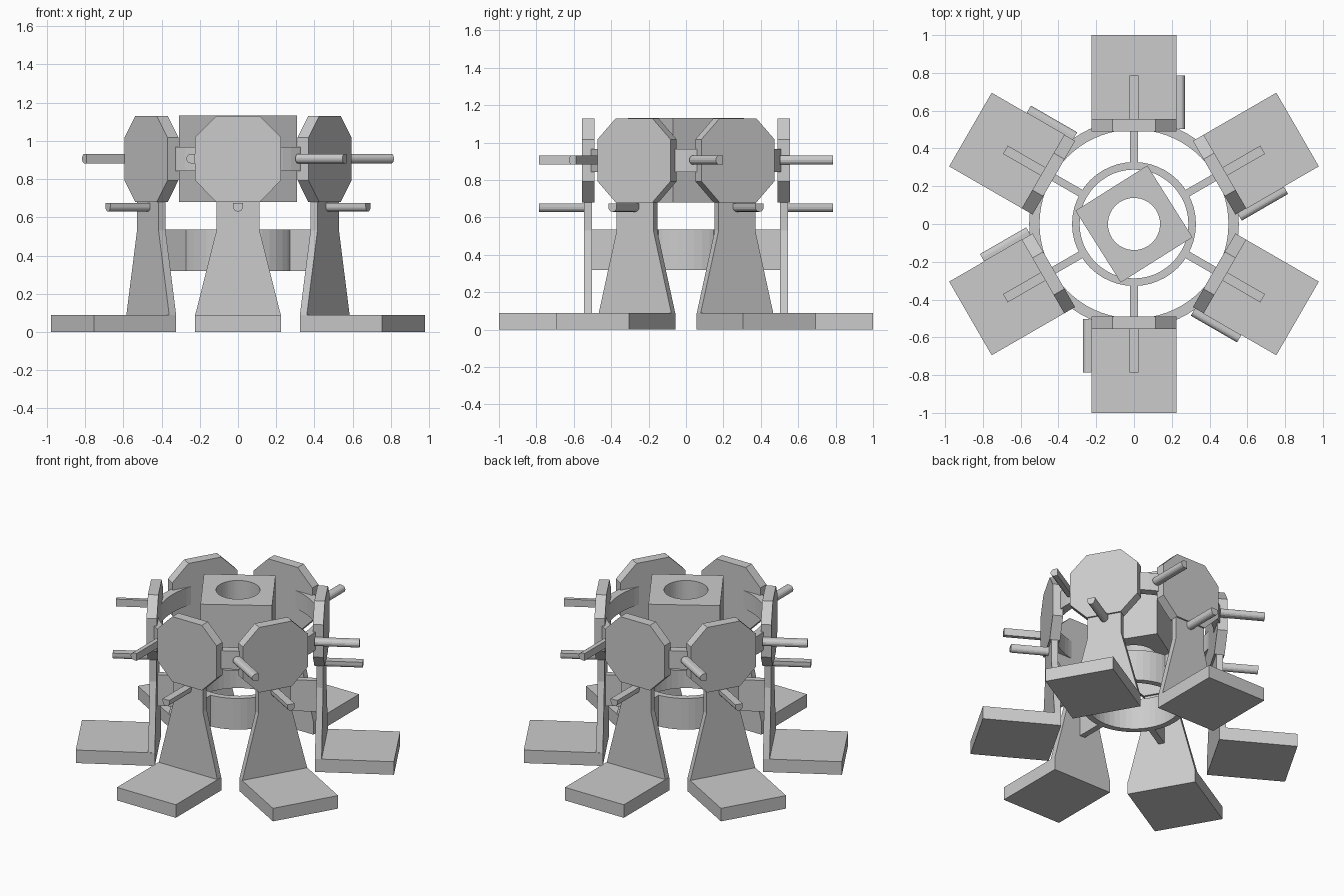
import bpy, bmesh, math
from mathutils import Matrix, Vector

if "Cube" in bpy.data.objects:
    bpy.data.objects.remove(bpy.data.objects["Cube"])

grey = bpy.data.materials.new("plain_grey")
grey.diffuse_color = (0.6, 0.6, 0.6, 1)
grey.use_nodes = True
grey.node_tree.nodes["Principled BSDF"].inputs["Base Color"].default_value = grey.diffuse_color


def finish(name, bm, rot=0.0):
    bmesh.ops.recalc_face_normals(bm, faces=bm.faces)
    bm.transform(Matrix.Rotation(rot, 4, 'Z'))
    me = bpy.data.meshes.new(name)
    bm.to_mesh(me)
    bm.free()
    me.materials.append(grey)
    ob = bpy.data.objects.new(name, me)
    bpy.context.collection.objects.link(ob)
    return ob


def slab(name, profile, y0, y1, rot=0.0):
    """Extrude an (x, z) profile from distance y0 to y1 in front, then turn it."""
    bm = bmesh.new()
    face = bm.faces.new([bm.verts.new((x, -y0, z)) for x, z in profile])
    ext = bmesh.ops.extrude_face_region(bm, geom=[face])
    verts = [v for v in ext["geom"] if isinstance(v, bmesh.types.BMVert)]
    bmesh.ops.translate(bm, verts=verts, vec=Vector((0, y0 - y1, 0)))
    return finish(name, bm, rot)


def ring(name, inner, outer, z0, z1, n=48, rot=0.0):
    """Closed band; inner and outer are radius functions of the angle."""
    bm = bmesh.new()
    loops = []
    for i in range(n):
        a = 2 * math.pi * i / n
        loops.append([bm.verts.new((f(a) * math.cos(a), f(a) * math.sin(a), z))
                      for f, z in ((inner, z0), (outer, z0), (outer, z1), (inner, z1))])
    for i in range(n):
        p, q = loops[i], loops[(i + 1) % n]
        for k in range(4):
            m = (k + 1) % 4
            bm.faces.new((p[k], p[m], q[m], q[k]))
    return finish(name, bm, rot)


def rect(x0, x1, z0, z1):
    return [(x0, z0), (x1, z0), (x1, z1), (x0, z1)]


def d_profile(cx, cz, direction, r=0.025, back=0.02):
    """Half-round section: flat on the back, rounded towards 'direction'."""
    d = Vector(direction)
    s = Vector((-d.y, d.x))
    c = Vector((cx, cz))
    pts = [c - d * back + s * r, c - d * back - s * r]
    for i in range(9):
        t = math.pi * i / 8
        pts.append(c + d * r * math.sin(t) - s * r * math.cos(t))
    return [(p.x, p.y) for p in pts]


W = 0.225   # half width of feet and heads
C = 0.113   # half width of the neck and of the octagon's short edges
upright = [(-W, 0.085), (W, 0.085), (C, 0.53), (C, 0.685), (-C, 0.685), (-C, 0.53)]
octagon = [(-C, 0.68), (C, 0.68), (W, 0.793), (W, 1.018),
           (C, 1.13), (-C, 1.13), (-W, 1.018), (-W, 0.793)]

# Six identical stands around the centre
for i in range(6):
    r = i * math.pi / 3
    slab(f"foot_{i}", rect(-W, W, 0, 0.09), 0.503, 1.0, r)
    slab(f"upright_{i}", upright, 0.503, 0.545, r)
    slab(f"octagon_head_{i}", octagon, 0.49, 0.556, r)
    slab(f"lower_peg_{i}", d_profile(0, 0.655, (0, -1)), 0.503, 0.786, r)
    slab(f"side_peg_{i}", d_profile(-0.245, 0.907, (-1, 0)), 0.503, 0.786, r)
    slab(f"spoke_{i}", rect(-0.02, 0.02, 0.32, 0.535), 0.315, 0.505, r)

# Rings joining the stands
ring("inner_ring", lambda a: 0.288, lambda a: 0.328, 0.32, 0.535)
ring("outer_ring", lambda a: 0.5, lambda a: 0.555, 0.842, 0.967, 72)

# Square centre block with a round hole
ring("centre_block", lambda a: 0.138,
     lambda a: 0.2245 / math.cos(a % (math.pi / 2) - math.pi / 4)
     if 1e-6 < a % (math.pi / 2) < math.pi / 2 - 1e-6 else 0.2245 * math.sqrt(2),
     0.68, 1.133, 48, math.radians(77.2))
